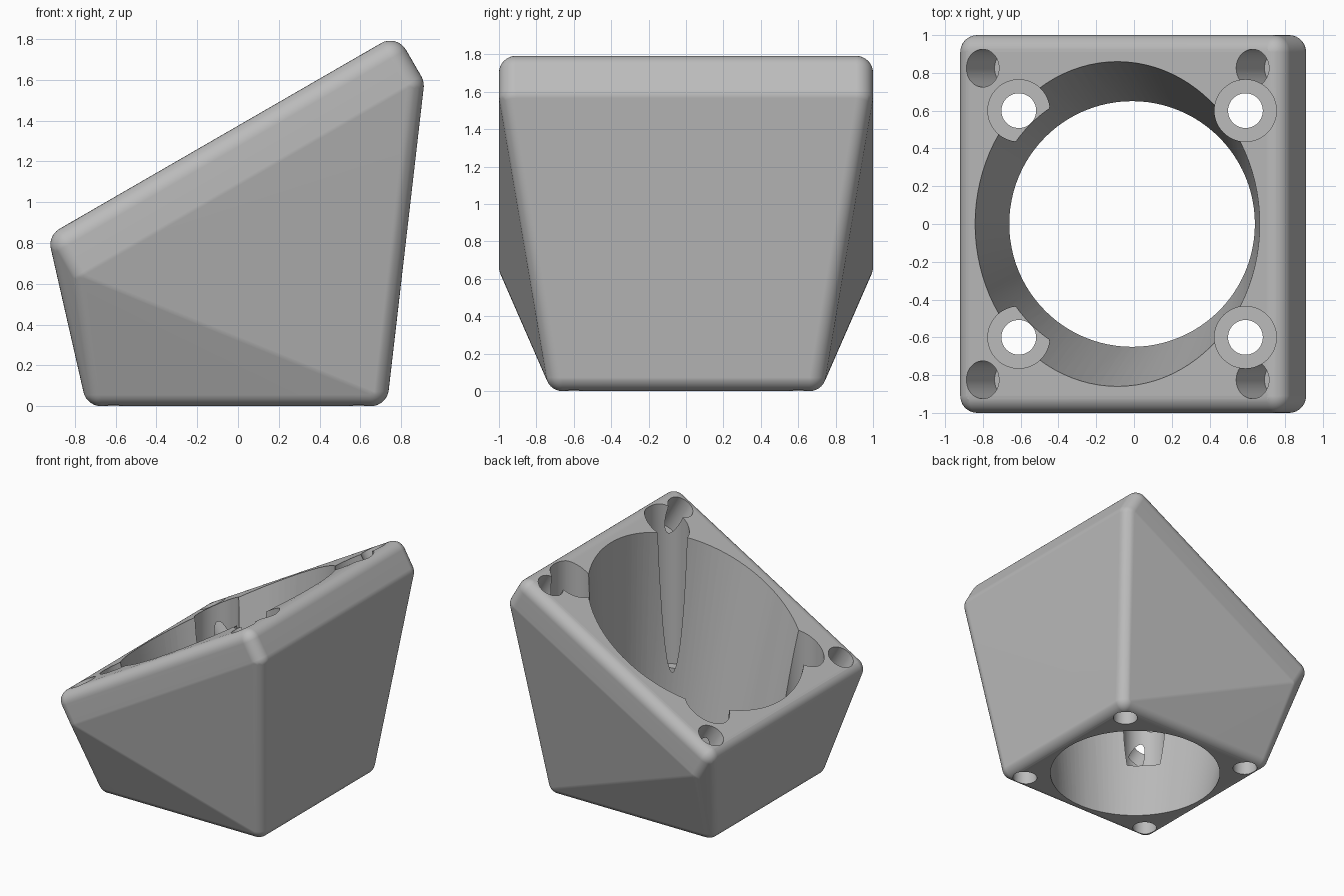
import bpy
import bmesh
from math import radians
from mathutils import Matrix, Vector

old = bpy.data.objects.get("Cube")
if old:
    bpy.data.objects.remove(old, do_unlink=True)

grey = bpy.data.materials.new("light_grey")
grey.use_nodes = True
COLOUR = (0.5, 0.5, 0.5, 1)
grey.diffuse_color = COLOUR
grey.node_tree.nodes["Principled BSDF"].inputs["Base Color"].default_value = COLOUR

ROUND = 0.09
BASE_X = -0.01
SIDES = (-1, 1)

# Frame of the tilted top plate: origin in the middle of its upper face
TILT = Matrix.Translation((-0.087, 0, 1.325)) @ Matrix.Rotation(radians(-30), 4, 'Y')


def make_object(name, bm):
    bmesh.ops.recalc_face_normals(bm, faces=bm.faces)
    mesh = bpy.data.meshes.new(name)
    bm.to_mesh(mesh)
    bm.free()
    mesh.materials.append(grey)
    obj = bpy.data.objects.new(name, mesh)
    bpy.context.collection.objects.link(obj)
    return obj


def hull(bm):
    result = bmesh.ops.convex_hull(bm, input=bm.verts)
    loose = {g for g in result["geom_interior"] + result["geom_unused"]
             if isinstance(g, bmesh.types.BMVert)}
    bmesh.ops.delete(bm, geom=list(loose), context='VERTS')
    bmesh.ops.dissolve_limit(bm, angle_limit=radians(0.2), verts=bm.verts, edges=bm.edges)


def cylinder(name, radius, low, high, x, y, frame=Matrix()):
    bm = bmesh.new()
    place = frame @ Matrix.Translation((x, y, (low + high) / 2))
    bmesh.ops.create_cone(bm, cap_ends=True, segments=48, radius1=radius,
                          radius2=radius, depth=high - low, matrix=place)
    return make_object(name, bm)


# Body: hull of balls at the corners of the foot and of the tilted plate
corners = []
for sx in SIDES:
    for sy in SIDES:
        corners.append(Vector((BASE_X + sx * 0.66, sy * 0.66, ROUND)))
        for depth in (-ROUND, -0.24):
            corners.append(TILT @ Vector((sx * 0.91, sy * 0.91, depth)))
bm = bmesh.new()
for c in corners:
    bmesh.ops.create_uvsphere(bm, u_segments=32, v_segments=16, radius=ROUND,
                              matrix=Matrix.Translation(c) @ TILT.to_3x3().to_4x4()
                              if c.z > 0.3 else Matrix.Translation(c))
hull(bm)
body = make_object("body", bm)

# Central bore: round foot opening blended into the larger tilted opening
bm = bmesh.new()
bmesh.ops.create_circle(bm, segments=96, radius=0.65,
                        matrix=Matrix.Translation((BASE_X, 0, -0.002)))
bmesh.ops.create_circle(bm, segments=96, radius=0.86,
                        matrix=TILT @ Matrix.Translation((0, 0, 0.002))
                        @ Matrix.Diagonal((1.012, 1, 1, 1)))
hull(bm)
cutters = [make_object("bore_cutter", bm)]

# Corner holes: upright screw holes with wide access shafts, and tilted blind holes
for sx in SIDES:
    for sy in SIDES:
        x, y = BASE_X + sx * 0.6, sy * 0.6
        cutters.append(cylinder("screw_hole_cutter", 0.092, -0.1, 0.6, x, y))
        cutters.append(cylinder("access_shaft_cutter", 0.164, 0.5, 2.2, x, y))
        cutters.append(cylinder("blind_hole_cutter", 0.1, -0.3, 0.2,
                                sx * 0.825, sy * 0.825, TILT))

bpy.ops.object.select_all(action='DESELECT')
bpy.context.view_layer.objects.active = body
body.select_set(True)
for cutter in cutters:
    cut = body.modifiers.new(cutter.name, 'BOOLEAN')
    cut.operation = 'DIFFERENCE'
    cut.solver = 'EXACT'
    cut.object = cutter
    bpy.ops.object.modifier_apply(modifier=cut.name)
    bpy.data.objects.remove(cutter, do_unlink=True)

# Smooth rounded edges, crisp hole rims, flat large faces
bpy.ops.object.shade_smooth_by_angle(angle=radians(30))
flat = body.modifiers.new("flat_faces", 'WEIGHTED_NORMAL')
flat.keep_sharp = True
